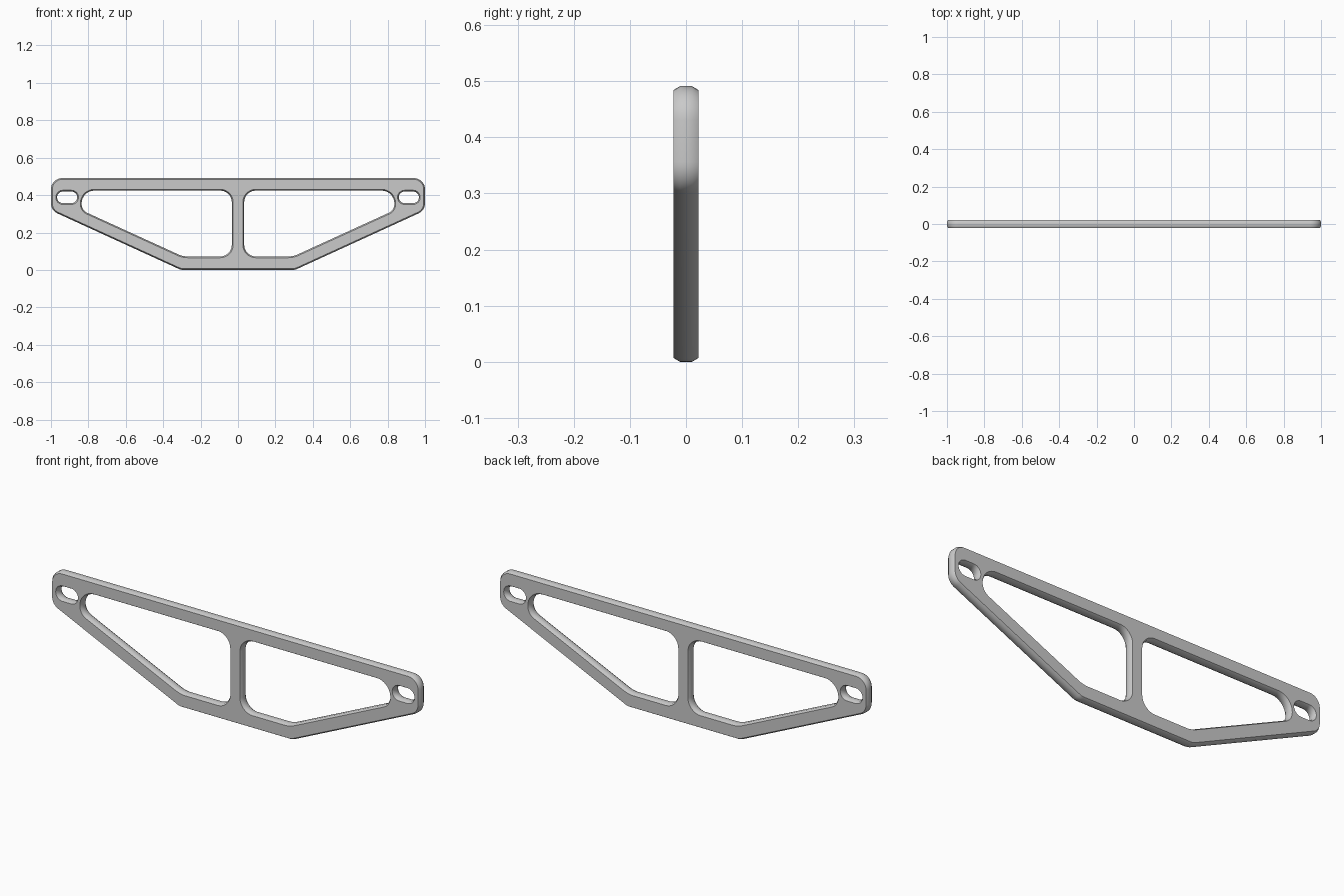
import bpy
import bmesh
import math
from mathutils import Vector

if "Cube" in bpy.data.objects:
    bpy.data.objects.remove(bpy.data.objects["Cube"])

HALF = 0.0225      # half thickness of the plate
WALL = 0.011       # half width of the straight side wall
INSET = 0.007      # how far the chamfer eats into the face


def rounded(corners, segments=8):
    """Outline of a polygon with filleted corners, given as (x, z, radius)."""
    points = []
    for i, (x, z, r) in enumerate(corners):
        here = Vector((x, z))
        a = (Vector(corners[i - 1][:2]) - here).normalized()
        b = (Vector(corners[(i + 1) % len(corners)][:2]) - here).normalized()
        half = a.angle(b) / 2
        centre = here + (a + b).normalized() * r / math.sin(half)
        start = (here + a * r / math.tan(half) - centre).normalized()
        end = (here + b * r / math.tan(half) - centre).normalized()
        for k in range(segments + 1):
            points.append(centre + start.slerp(end, k / segments) * r)
    return points


def mirrored(points):
    return [Vector((-p.x, p.y)) for p in reversed(points)]


def shifted(points, distance):
    """Move an outline toward its left-hand side, where the metal is."""
    result = []
    for i, p in enumerate(points):
        d1 = (p - points[i - 1]).normalized()
        d2 = (points[(i + 1) % len(points)] - p).normalized()
        n = Vector((-d1.y - d2.y, d1.x + d2.x)).normalized()
        result.append(p + n * distance / max(0.5, n.dot(Vector((-d1.y, d1.x)))))
    return result


# Outer edge runs counter-clockwise, the openings run clockwise
outer = rounded([(-1, 0.491, 0.06), (-1, 0.318, 0.06), (-0.305, 0, 0.06),
                 (0.305, 0, 0.06), (1, 0.318, 0.06), (1, 0.491, 0.06)])
window = rounded([(-0.836, 0.424, 0.068), (-0.033, 0.424, 0.062),
                  (-0.033, 0.072, 0.062), (-0.295, 0.072, 0.12),
                  (-0.836, 0.319, 0.052)])
slot = rounded([(-0.967, 0.419, 0.0305), (-0.86, 0.419, 0.0305),
                (-0.86, 0.357, 0.0305), (-0.967, 0.357, 0.0305)])
outlines = [outer, window, mirrored(window), slot, mirrored(slot)]

# Chamfered walls around every outline, then the two flat faces
bm = bmesh.new()
rims = {-1: [], 1: []}
for outline in outlines:
    rings = []
    for inset, y in ((INSET, -HALF), (0, -WALL), (0, WALL), (INSET, HALF)):
        rings.append([bm.verts.new((p.x, y, p.y)) for p in shifted(outline, inset)])
    count = len(outline)
    for low, high in zip(rings, rings[1:]):
        for i in range(count):
            j = (i + 1) % count
            bm.faces.new((low[i], low[j], high[j], high[i]))
    for side, ring in ((-1, rings[0]), (1, rings[-1])):
        rims[side] += [bm.edges.get((ring[i - 1], ring[i])) for i in range(count)]
for side, edges in rims.items():
    bmesh.ops.triangle_fill(bm, edges=edges, use_beauty=True, normal=(0, side, 0))
bmesh.ops.recalc_face_normals(bm, faces=bm.faces)

mesh = bpy.data.meshes.new("bracket_plate")
bm.to_mesh(mesh)
bm.free()
plate = bpy.data.objects.new("bracket_plate", mesh)
bpy.context.collection.objects.link(plate)

# Plain grey metal
grey = bpy.data.materials.new("grey_metal")
grey.use_nodes = True
colour = (0.59, 0.59, 0.59, 1)
grey.diffuse_color = colour
grey.node_tree.nodes["Principled BSDF"].inputs["Base Color"].default_value = colour
mesh.materials.append(grey)

bpy.ops.object.select_all(action="DESELECT")
plate.select_set(True)
bpy.context.view_layer.objects.active = plate
bpy.ops.object.shade_smooth_by_angle(angle=math.radians(35))
